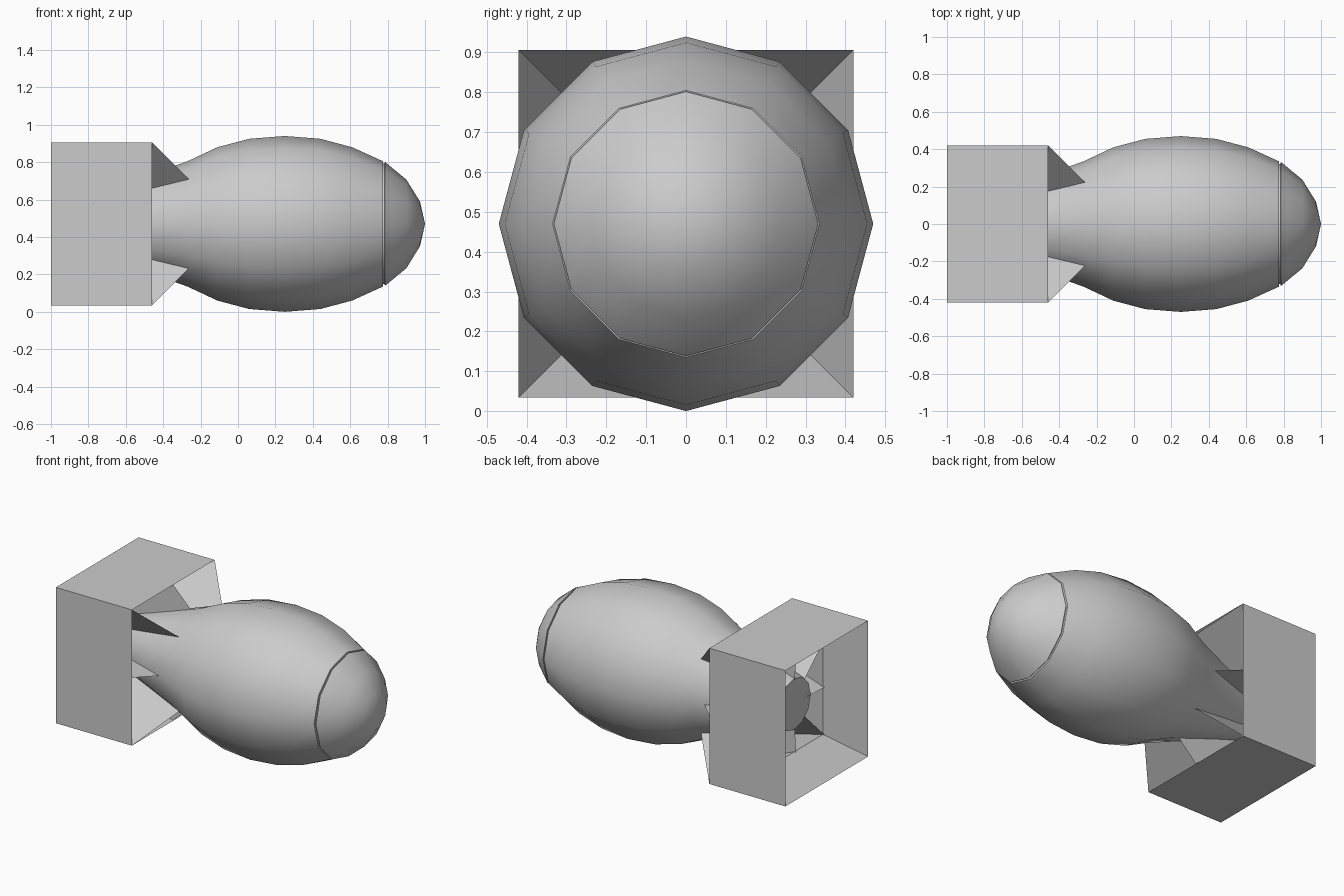
import bpy, bmesh
from math import sin, cos, pi
from mathutils import Vector

if "Cube" in bpy.data.objects:
    bpy.data.objects.remove(bpy.data.objects["Cube"])

CZ = 0.47           # height of the long axis
SIDES = 12


def make_object(name, bm, smooth=False):
    me = bpy.data.meshes.new(name)
    bm.to_mesh(me)
    bm.free()
    ob = bpy.data.objects.new(name, me)
    bpy.context.collection.objects.link(ob)
    if smooth:
        bpy.ops.object.select_all(action='DESELECT')
        ob.select_set(True)
        bpy.context.view_layer.objects.active = ob
        bpy.ops.object.shade_smooth_by_angle(angle=0.7)
    return ob


def revolve(name, profile):
    """Twelve-sided solid around the long axis from (x, radius) points."""
    bm = bmesh.new()
    rings = []
    for x, r in profile:
        if r == 0:
            rings.append([bm.verts.new((x, 0, CZ))])
        else:
            rings.append([bm.verts.new((x, r * sin(2 * pi * i / SIDES),
                                        CZ + r * cos(2 * pi * i / SIDES)))
                          for i in range(SIDES)])
    for a, b in zip(rings, rings[1:]):
        for i in range(SIDES):
            j = (i + 1) % SIDES
            f = [a[i % len(a)], a[j % len(a)], b[j % len(b)], b[i % len(b)]]
            bm.faces.new(list(dict.fromkeys(f)))
    for ring in (rings[0], rings[-1]):
        if len(ring) > 1:
            bm.faces.new(ring)
    bmesh.ops.recalc_face_normals(bm, faces=bm.faces)
    return make_object(name, bm, True)


# Egg-shaped body tapering to a flat tail
revolve("body", [(-0.77, 0.165), (-0.62, 0.213), (-0.46, 0.268), (-0.27, 0.335),
                 (-0.11, 0.41), (0.06, 0.455), (0.25, 0.47), (0.44, 0.455),
                 (0.61, 0.41), (0.775, 0.335), (0.775, 0.322), (0.785, 0.322)])

# Nose cap, separated from the body by a fine groove
revolve("nose_cap", [(0.783, 0.31), (0.785, 0.332), (0.90, 0.237),
                     (0.973, 0.12), (1.0, 0)])

# Square tail box: walls thin at both ends with an inner ridge
HY, HZ, T = 0.42, 0.436, 0.13
FRONT, RIDGE, REAR = -0.46, -0.77, -1.0
bm = bmesh.new()
loops = []
for x, t in ((FRONT, 0), (RIDGE, T), (REAR, 0)):
    loops.append([bm.verts.new((x, sy * (HY - t), CZ + sz * (HZ - t)))
                  for sy, sz in ((-1, -1), (1, -1), (1, 1), (-1, 1))])
for k in range(3):
    a, b = loops[k], loops[(k + 1) % 3]
    for i in range(4):
        j = (i + 1) % 4
        bm.faces.new((a[i], a[j], b[j], b[i]))
bmesh.ops.recalc_face_normals(bm, faces=bm.faces)
make_object("tail_box", bm)

# Thin fins to the box corners and to the middle of each wall
fins = [("corner_fin", sy, sz) for sy in (-1, 1) for sz in (-1, 1)]
fins += [("cross_fin", sy, sz) for sy, sz in ((-1, 0), (1, 0), (0, -1), (0, 1))]
for n, (name, sy, sz) in enumerate(fins):
    bm = bmesh.new()

    def at(x, inset):
        return bm.verts.new((x, sy * (HY - inset), CZ + sz * (HZ - inset)))

    reach = 0.22 if sy and sz else 0.15
    bm.faces.new((at(FRONT, 0), at(FRONT + reach, reach), at(FRONT, 0.30),
                  at(RIDGE, 0.32), at(RIDGE - 0.012, T)))
    make_object(f"{name}_{n + 1}", bm)
